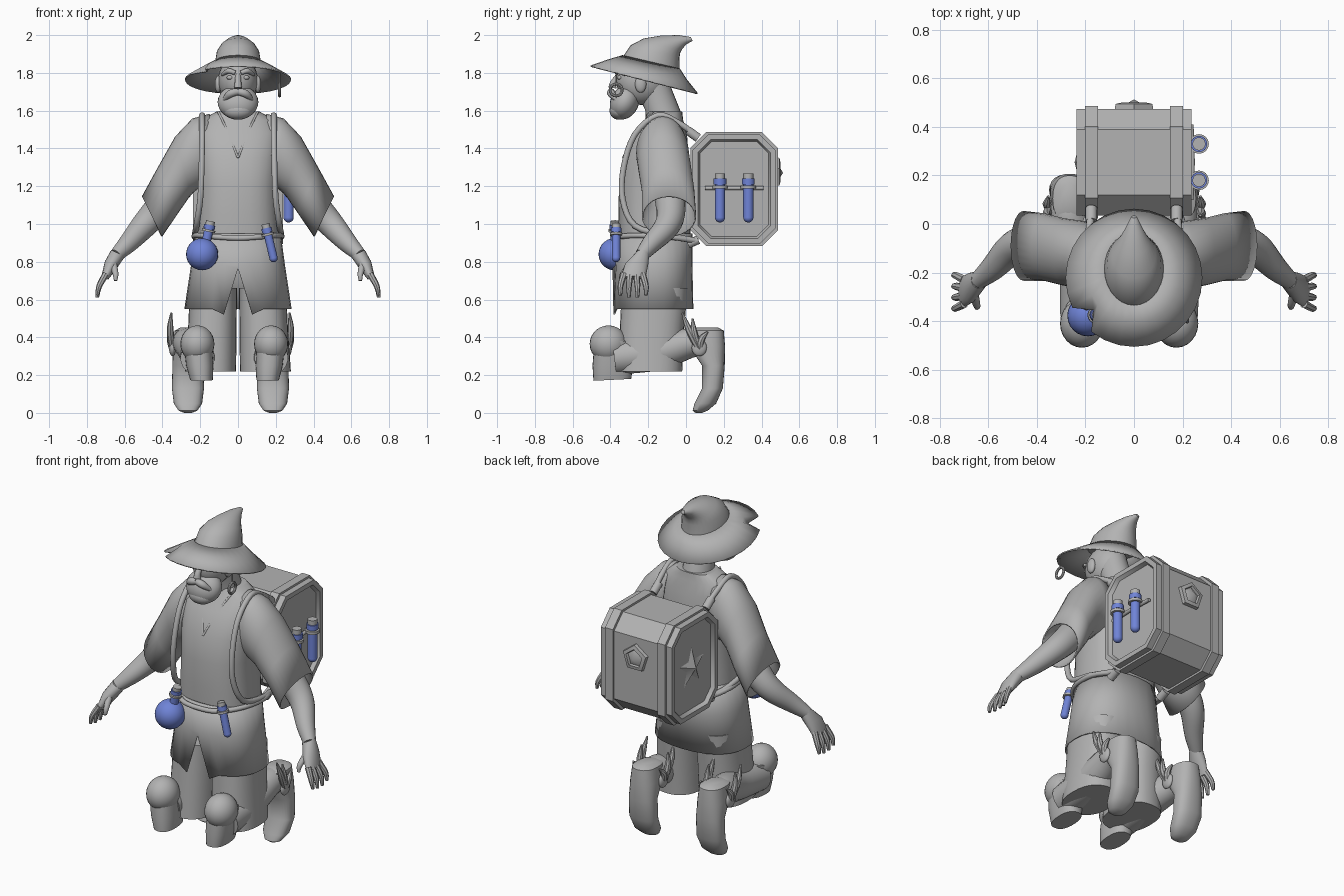
import bpy
import bmesh
from math import sin, cos, pi, tau, copysign, radians
from mathutils import Vector, Matrix

default_cube = bpy.data.objects.get("Cube")
if default_cube:
    bpy.data.objects.remove(default_cube)


def make_material(name, colour):
    material = bpy.data.materials.new(name)
    material.use_nodes = True
    material.diffuse_color = colour
    material.node_tree.nodes["Principled BSDF"].inputs["Base Color"].default_value = colour
    return material


grey = make_material("plain_grey", (.45, .45, .45, 1))
blue = make_material("potion_blue", (.16, .23, .68, 1))
built = []


def finish(name, bm, material, thickness=0):
    bmesh.ops.recalc_face_normals(bm, faces=bm.faces)
    mesh = bpy.data.meshes.new(name)
    bm.to_mesh(mesh)
    bm.free()
    mesh.materials.append(material)
    part = bpy.data.objects.new(name, mesh)
    bpy.context.collection.objects.link(part)
    built.append(part)
    if thickness:
        shell = part.modifiers.new("Thickness", 'SOLIDIFY')
        shell.thickness = thickness
        shell.offset = 0
    return part


def loft(name, rings, sides=28, power=2, caps=True, material=grey, thickness=0):
    """Skin a list of (centre, half_axis, half_axis) rings."""
    bm = bmesh.new()

    def bulge(value):
        return copysign(abs(value) ** (2 / power), value)

    loops = []
    for centre, across, along in rings:
        angles = [tau * i / sides for i in range(sides)]
        loops.append([bm.verts.new(centre + across * bulge(cos(a)) + along * bulge(sin(a))) for a in angles])
    for lower, upper in zip(loops, loops[1:]):
        for i in range(sides):
            j = (i + 1) % sides
            bm.faces.new((lower[i], lower[j], upper[j], upper[i]))
    if caps:
        bm.faces.new(loops[0])
        bm.faces.new(loops[-1])
    return finish(name, bm, material, thickness)


def level(z, front, back, half_width, x=0, z_back=None):
    """Ring lying flat, or tilted when z_back is given."""
    z_back = z if z_back is None else z_back
    centre = Vector((x, (front + back) / 2, (z + z_back) / 2))
    return centre, Vector((half_width, 0, 0)), Vector((0, (back - front) / 2, (z_back - z) / 2))


def upright(top, bottom, front, back, side):
    """Ring standing across an arm, from its upper to its lower outline."""
    high = Vector((side * top[0], 0, top[1]))
    low = Vector((side * bottom[0], 0, bottom[1]))
    middle = Vector((0, (front + back) / 2, 0))
    return (high + low) / 2 + middle, (high - low) / 2, Vector((0, (back - front) / 2, 0))


def tube(name, points, material=grey, sides=12, steps=4):
    """Round limb along a smooth path of (x, y, z, radius) points."""
    keys = [Vector(p) for p in points]
    padded = [2 * keys[0] - keys[1]] + keys + [2 * keys[-1] - keys[-2]]
    path = []
    for a, b, c, d in zip(padded, padded[1:], padded[2:], padded[3:]):
        for t in [s / steps for s in range(steps)]:
            path.append((2 * b + (c - a) * t + (2 * a - 5 * b + 4 * c - d) * t * t
                         + (3 * b - a - 3 * c + d) * t ** 3) / 2)
    path.append(keys[-1])
    rings, side = [], None
    for i, point in enumerate(path):
        ahead, behind = path[min(i + 1, len(path) - 1)], path[max(i - 1, 0)]
        tangent = (ahead - behind).xyz.normalized()
        side = tangent.orthogonal() if side is None else side - tangent * side.dot(tangent)
        side.normalize()
        rings.append((point.xyz, side * point.w, tangent.cross(side) * point.w))
    return loft(name, rings, sides, material=material)


def ball(name, centre, radii, material=grey, tilt=0):
    bm = bmesh.new()
    place = Matrix.Translation(centre) @ Matrix.Rotation(tilt, 4, 'X') @ Matrix.Diagonal((*radii, 1))
    bmesh.ops.create_uvsphere(bm, u_segments=24, v_segments=14, radius=1, matrix=place)
    return finish(name, bm, material)


def flip(points, side):
    return [(side * x, *rest) for x, *rest in points]


def vial(name, base, top, radius):
    """Glass tube with a rounded end, holder ring, collar and stopper."""
    base, top = Vector(base), Vector(top)

    def piece(label, start, end, width, material):
        ends = [(*base.lerp(top, t), radius * width) for t in (start, end)]
        tube(name + label, ends, material, sides=16, steps=1)

    ball(name + "_end", base, [radius] * 3, blue)
    piece("_glass", 0, .85, 1, blue)
    piece("_ring", .66, .73, 1.5, grey)
    piece("_collar", .75, .88, 1.25, blue)
    piece("_stopper", .88, 1, 1, grey)


def octagon_box(name, half_length, grow=0, x=0, panel=False):
    """Chamfered box lying along x, with optional sunken end panels."""
    bm = bmesh.new()
    wide, tall, cut = .22 + grow, .29 + grow, .085
    corners = [(wide, tall - cut), (wide - cut, tall), (cut - wide, tall), (-wide, tall - cut)]
    corners += [(-y, -z) for y, z in corners]
    ends = [[bm.verts.new((x + s * half_length, .255 + y, 1.185 + z)) for y, z in corners] for s in (-1, 1)]
    for i in range(8):
        j = (i + 1) % 8
        bm.faces.new((ends[0][i], ends[0][j], ends[1][j], ends[1][i]))
    caps = [bm.faces.new(end) for end in ends]
    bmesh.ops.recalc_face_normals(bm, faces=bm.faces)
    if panel:
        for cap in caps:
            bmesh.ops.inset_region(bm, faces=[cap], thickness=.03)
            bmesh.ops.inset_region(bm, faces=[cap], thickness=.012, depth=-.022)
    return finish(name, bm, grey)


# Hat: drooping brim with a nick in it, bent crown
brim = loft("hat_brim", [level(1.89, -.335, -.035, .122, z_back=1.82),
                         level(1.868, -.41, 0, .19, z_back=1.765),
                         level(1.835, -.505, .06, .28, z_back=1.69)], caps=False, thickness=.008)
nick = brim.data.vertices[2 * 28 + 17].co
nick.xy = nick.xy.lerp(Vector((0, -.22)), .25)
loft("hat_crown", [level(1.885, -.335, -.035, .123, z_back=1.815), level(1.945, -.295, -.035, .112, z_back=1.88),
                   level(1.982, -.225, -.03, .09, z_back=1.908), level(1.998, -.13, -.02, .062, z_back=1.925),
                   level(2, -.04, 0, .035, z_back=1.95), level(1.99, .025, .035, .012, z_back=1.97)])
tube("hat_charm_cord", [(.22, -.37, 1.8, .004), (.22, -.37, 1.74, .004)])
tube("hat_charm_ring", [(.22, -.37 + .032 * sin(a), 1.71 + .032 * cos(a), .008)
                        for a in [tau * i / 16 for i in range(17)]], sides=8, steps=1)

# Head, face and beard
ball("head", (0, -.235, 1.76), (.105, .135, .13))
loft("neck", [level(1.5, -.21, -.01, .1), level(1.6, -.215, -.03, .085),
              level(1.7, -.26, -.07, .08), level(1.78, -.28, -.1, .08)])
ball("beard", (0, -.325, 1.645), (.108, .075, .095), tilt=radians(-25))
ball("beard_tip", (0, -.355, 1.6), (.075, .05, .048))
tube("nose", [(0, -.355, 1.79, .014), (0, -.385, 1.745, .018), (0, -.39, 1.72, .022)])
for side, label in ((1, "left"), (-1, "right")):
    tube(label + "_moustache", flip([(0, -.395, 1.7, .018), (.04, -.395, 1.69, .021),
                                     (.08, -.36, 1.65, .008)], side))
    tube(label + "_brow", flip([(.015, -.365, 1.8, .012), (.05, -.358, 1.81, .014), (.085, -.32, 1.79, .008)], side))
    ball(label + "_eye", (side * .042, -.35, 1.775), (.018, .014, .012))
    ball(label + "_ear", (side * .105, -.24, 1.74), (.018, .03, .045))

# Tunic body, slit skirt and collar
loft("tunic_body", [level(.93, -.355, .025, .22), level(1.05, -.358, .025, .215), level(1.2, -.355, .025, .21),
                    level(1.35, -.335, .015, .22), level(1.48, -.275, .005, .225),
                    level(1.55, -.22, -.015, .195), level(1.595, -.2, -.02, .115)], power=2.5)
skirt = loft("tunic_skirt", [level(.95, -.36, .03, .222), level(.78, -.37, .03, .245), level(.55, -.385, .035, .28)],
             power=2.3, caps=False, thickness=.008)
hem = [skirt.data.vertices[2 * 28 + i].co for i in (20, 21, 22)]
hem[0].z = hem[2].z = .52
hem[1].z = .765

for side, label in ((1, "left"), (-1, "right")):
    tube(label + "_collar", flip([(.105, -.175, 1.595, .006), (.06, -.25, 1.5, .006), (0, -.334, 1.35, .006)], side))

    # Wide sleeve, arm and hand
    loft(label + "_sleeve", [upright((.15, 1.58), (.15, 1.2), -.24, 0, side),
                             upright((.24, 1.555), (.2, 1.2), -.26, .01, side),
                             upright((.33, 1.46), (.25, 1.16), -.25, .02, side),
                             upright((.42, 1.3), (.32, 1.06), -.23, .04, side),
                             upright((.505, 1.145), (.405, .935), -.23, .05, side)], caps=False, thickness=.008)
    tube(label + "_arm", flip([(.28, -.1, 1.25, .09), (.42, -.08, 1.08, .078), (.5, -.1, .99, .068),
                               (.58, -.18, .9, .052), (.645, -.235, .835, .036)], side), sides=20)
    palm = [((.635, -.23, .845), .036, .036), ((.672, -.262, .785), .033, .062), ((.705, -.28, .715), .018, .066)]
    loft(label + "_palm", [(Vector((side * x, y, z)), Vector((side * thin, 0, thin / 2)), Vector((0, broad, 0)))
                           for (x, y, z), thin, broad in palm], sides=20)
    for i in range(4):
        y, spread = -.23 - .033 * i, .012 * (1.5 - i)
        tube(label + "_finger", flip([(.7, y, .735, .018), (.735, y + spread, .67, .015),
                                      (.745, y + spread, .605 + .012 * abs(1.5 - i), .009)], side), sides=8)
    tube(label + "_thumb", flip([(.66, -.29, .785, .02), (.648, -.335, .735, .015), (.648, -.345, .7, .009)], side))

    # Kneeling leg: shorts, knee, cuff and shin
    knee_x, boot_x = (.175, .185) if side > 0 else (-.215, -.265)
    loft(label + "_shorts", [level(.66, -.34, .01, .125, side * .13), level(.45, -.35, -.01, .128, side * .136),
                             level(.22, -.365, -.02, .135, side * .145)], power=2.4)
    ball(label + "_knee", (knee_x, -.41, .365), (.09, .1, .098))
    loft(label + "_knee_cuff", [level(.38, -.485, -.3, .075, knee_x), level(.25, -.495, -.28, .072, knee_x * .94),
                                level(.17, -.49, -.29, .06, knee_x * .9, z_back=.18)], power=2.4)
    tube(label + "_shin", [(knee_x, -.38, .29, .09), (knee_x, -.15, .32, .095),
                           (boot_x, .02, .37, .08), (boot_x, .1, .37, .075)], sides=20)

    # Boot with the toe pointing down
    loft(label + "_boot", [level(.452, .05, .17, .04, boot_x), level(.435, .01, .2, .07, boot_x),
                           level(.35, .02, .207, .08, boot_x), level(.25, .085, .205, .082, boot_x),
                           level(.13, .085, .195, .085, boot_x), level(.05, .045, .16, .075, boot_x),
                           level(.012, .035, .115, .05, boot_x), level(0, .05, .085, .02, boot_x)], power=2.4)

    # Little wings on both sides of the boot
    for edge in (-1, 1):
        x = boot_x + edge * .082
        ball(label + "_wing_root", (x, .07, .345), (.018, .04, .045))
        for y, z in ((-.02, .53), (.035, .5), (.115, .43)):
            tube(label + "_feather", [(x, .07, .33, .016), (x + edge * .012, (y + .07) / 2 - .01, (z + .35) / 2, .018),
                                      (x + edge * .006, y, z, .005)], sides=8)

    # Shoulder strap and its clasps
    tube(label + "_strap", flip([(.175, .06, 1.465, .016), (.185, -.04, 1.535, .016), (.19, -.15, 1.575, .016),
                                 (.19, -.27, 1.475, .016), (.193, -.33, 1.3, .016), (.2, -.335, 1.13, .016),
                                 (.22, -.27, .99, .016), (.225, -.1, .94, .016), (.18, .06, .91, .016)], side))
    for z, drop in ((1.475, .02), (.905, -.012)):
        tube(label + "_clasp", flip([(.176, .01, z + drop, .024), (.176, .065, z - drop, .024)], side))
    octagon_box(label + "_pack_band", .026, grow=.012, x=side * .175)

# Belt
half_belt = [(.18, .05, .91, .014), (.23, -.08, .93, .014), (.215, -.25, .94, .014), (.12, -.36, .932, .014)]
tube("belt", half_belt + [(0, -.375, .925, .014)] + flip(half_belt[::-1], -1))

# Potions on the belt
vial("belt_vial", (.188, -.37, .82), (.145, -.37, 1), .022)
vial("belt_flask_neck", (-.18, -.375, .85), (-.145, -.375, 1.015), .024)
ball("belt_flask", (-.19, -.378, .84), (.085, .085, .085), blue)

# Backpack with end rims, side vials and their holder
octagon_box("backpack", .238, panel=True)
for y in (.18, .33):
    vial("pack_vial", (.268, y, 1.035), (.268, y, 1.268), .027)
tube("vial_holder", [(.235, .1, 1.19, .011), (.24, .255, 1.19, .011), (.235, .41, 1.19, .011)])


def faceted_badge(name, outline, centre, turn, height):
    """Low pyramid over a flat outline, for the star and the gem."""
    bm = bmesh.new()
    place = Matrix.Translation(centre) @ turn
    rim = [bm.verts.new(place @ Vector((r * sin(a), r * cos(a), 0))) for r, a in outline]
    peak = bm.verts.new(place @ Vector((0, 0, height)))
    for i, vertex in enumerate(rim):
        bm.faces.new((vertex, rim[(i + 1) % len(rim)], peak))
    bm.faces.new(rim)
    return finish(name, bm, grey)


# Star on the right panel, gem in a five-sided frame on the back
face_right = Matrix(((0, 0, -1, 0), (-1, 0, 0, 0), (0, 1, 0, 0), (0, 0, 0, 1)))
face_back = Matrix(((-1, 0, 0, 0), (0, 0, 1, 0), (0, 1, 0, 0), (0, 0, 0, 1)))
star = [(.125 if i % 2 == 0 else .052, pi * i / 5) for i in range(10)]
faceted_badge("pack_star", star, (-.215, .255, 1.185), face_right, .03)
pentagon = [(.06, tau * i / 5) for i in range(5)]
faceted_badge("back_gem", pentagon, (0, .48, 1.27), face_back, .034)
frame_rings = [(Vector((0, y, 1.27)), Vector((0, 0, r)), Vector((r, 0, 0)))
               for r, y in ((.084, .47), (.08, .495), (.056, .5), (.05, .478))]
loft("gem_frame", frame_rings, sides=5, caps=False)

# Smooth shading that keeps hard edges
for item in bpy.context.selected_objects:
    item.select_set(False)
for part in built:
    part.select_set(True)
bpy.context.view_layer.objects.active = built[0]
bpy.ops.object.shade_smooth_by_angle(angle=radians(40))
